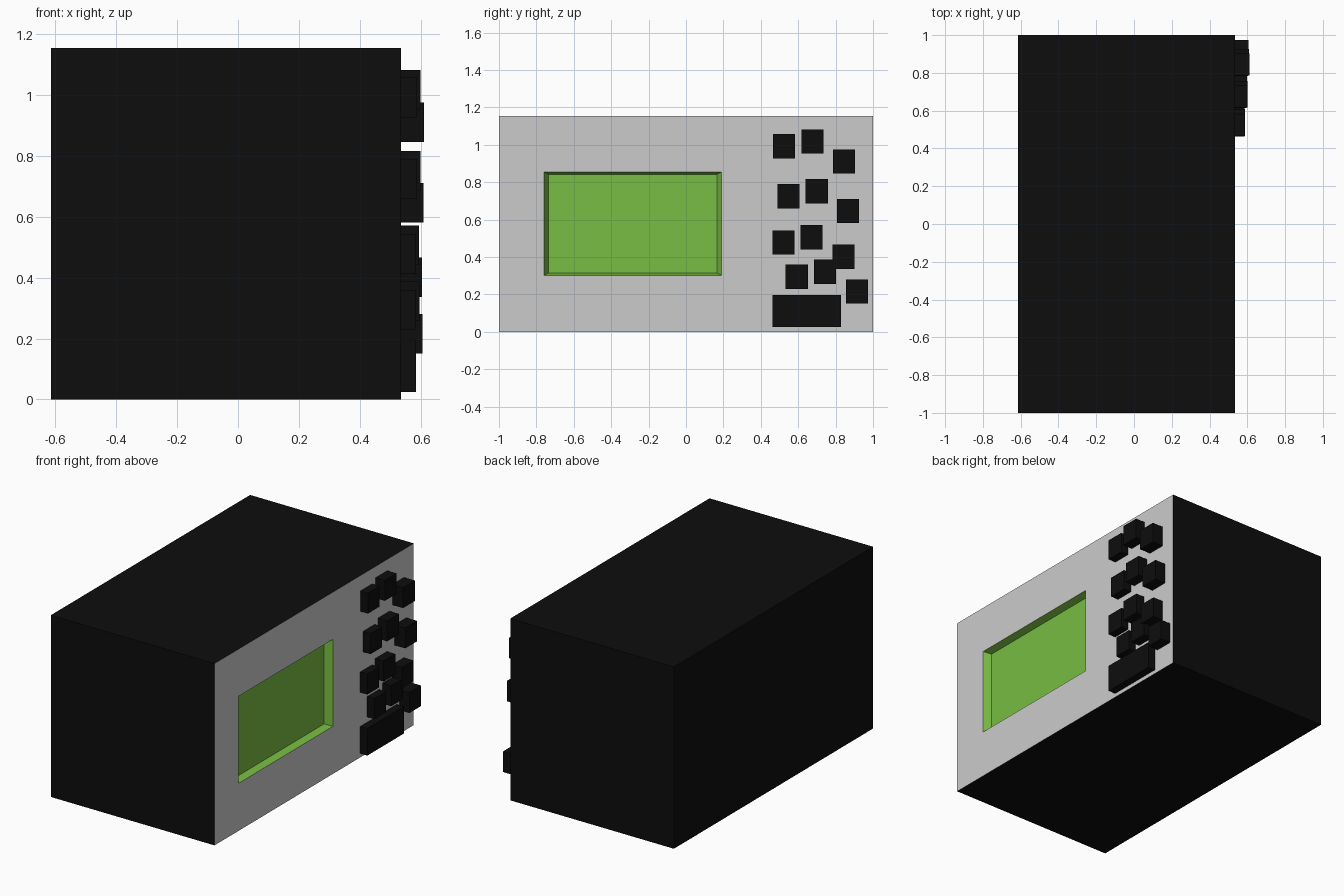
import bpy, bmesh
from mathutils import Vector

if "Cube" in bpy.data.objects:
    bpy.data.objects.remove(bpy.data.objects["Cube"])

FRONT = 0.535  # x of the face carrying window and buttons


def material(name, colour):
    m = bpy.data.materials.new(name)
    m.diffuse_color = (*colour, 1)
    m.use_nodes = True
    m.node_tree.nodes["Principled BSDF"].inputs["Base Color"].default_value = m.diffuse_color
    return m


black = material("black_casing", (0.004, 0.004, 0.004))
grey = material("grey_panel", (0.8, 0.8, 0.8))
green = material("green_window", (0.19, 0.51, 0.057))


def box_bmesh(lo, hi):
    lo, hi = Vector(lo), Vector(hi)
    bm = bmesh.new()
    bmesh.ops.create_cube(bm, size=1)
    for v in bm.verts:
        v.co = (lo + hi) / 2 + v.co * (hi - lo)
    return bm


def finish(bm, name, mats):
    mesh = bpy.data.meshes.new(name)
    bm.to_mesh(mesh)
    bm.free()
    for m in mats:
        mesh.materials.append(m)
    ob = bpy.data.objects.new(name, mesh)
    bpy.context.collection.objects.link(ob)
    return ob


def fit_rect(face, x, y, z):
    """Move a front-facing quad so it spans the given y and z ranges."""
    c = face.calc_center_median()
    for v in face.verts:
        v.co = (x, y[v.co.y > c.y], z[v.co.z > c.z])


# Casing: black box, grey front panel, green recessed window
bm = box_bmesh((-0.615, -1, 0), (FRONT, 1, 1.155))
bm.normal_update()
front = next(f for f in bm.faces if f.normal.x > 0.9)
front.material_index = 1
bmesh.ops.inset_individual(bm, faces=[front], thickness=0.2)
fit_rect(front, FRONT, (-0.76, 0.19), (0.302, 0.855))
walls = bmesh.ops.inset_individual(bm, faces=[front], thickness=0.02)["faces"]
fit_rect(front, FRONT - 0.045, (-0.735, 0.165), (0.315, 0.842))
for f in walls + [front]:
    f.material_index = 2
finish(bm, "oven_casing", [black, grey, green])

# Keypad: staggered buttons given as (front x, low y, low z)
buttons = [
    (0.588, 0.465, 0.927), (0.600, 0.617, 0.953), (0.611, 0.785, 0.846),
    (0.588, 0.490, 0.660), (0.600, 0.640, 0.687), (0.610, 0.808, 0.581),
    (0.585, 0.463, 0.413), (0.595, 0.613, 0.441), (0.604, 0.783, 0.337),
    (0.585, 0.533, 0.230), (0.597, 0.685, 0.257), (0.606, 0.855, 0.151),
]
for i, (x, y, z) in enumerate(buttons, 1):
    finish(box_bmesh((FRONT - 0.01, y, z), (x, y + 0.118, z + 0.13)),
           f"keypad_button_{i}", [black])

# Wide door-release bar below the keypad
finish(box_bmesh((FRONT - 0.01, 0.463, 0.025), (0.585, 0.83, 0.197)),
       "door_button", [black])
